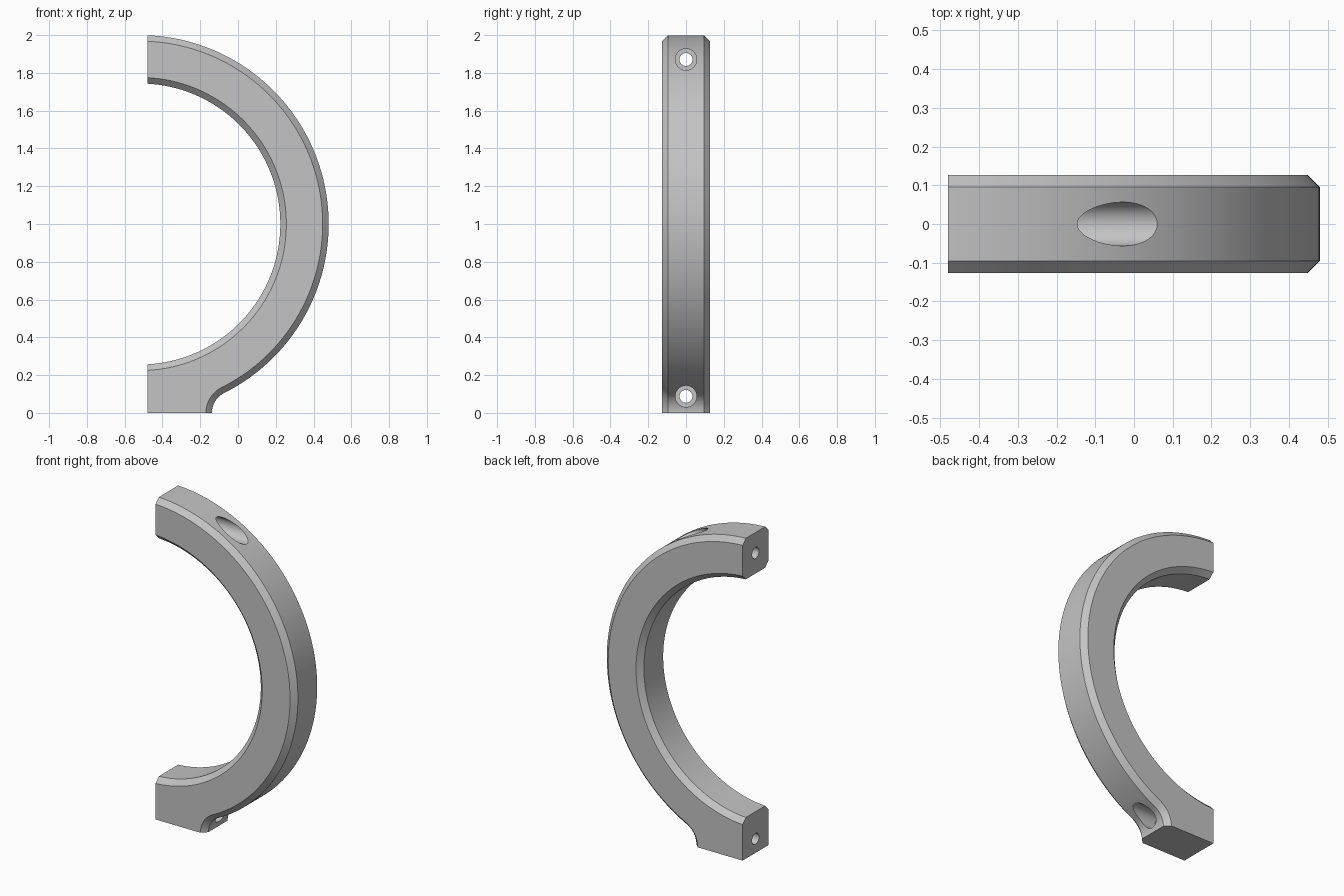
import bpy
import bmesh
from math import acos, atan2, cos, sin, pi

if "Cube" in bpy.data.objects:
    bpy.data.objects.remove(bpy.data.objects["Cube"], do_unlink=True)

# Main dimensions
CX, CZ = -0.52, 1.0          # ring centre
END_X = -0.48                # flat joint plane
R_OUT, R_IN = 1.0, 0.744
HALF_Y, CHAMFER = 0.127, 0.032
FILLET_X, FILLET_R = -0.02, 0.118


def arc(cx, cz, r, start, end, steps):
    angles = [start + (end - start) * i / steps for i in range(steps + 1)]
    return [(cx + r * cos(a), cz + r * sin(a)) for a in angles]


def outline(inset):
    """Half ring with a foot, its curved sides pulled in by the inset."""
    gap = END_X - CX
    ro, ri = R_OUT - inset, R_IN + inset
    tangent = atan2(-CZ, FILLET_X - CX)
    a_in = acos(gap / ri)
    pts = arc(CX, CZ, ro, acos(gap / ro), tangent, 96)
    pts += arc(FILLET_X, 0, FILLET_R + inset, pi + tangent, pi, 16)[1:]
    pts.append((END_X, 0))
    pts += arc(CX, CZ, ri, -a_in, a_in, 96)
    return pts


def finish(name, bm):
    bmesh.ops.recalc_face_normals(bm, faces=bm.faces)
    mesh = bpy.data.meshes.new(name)
    bm.to_mesh(mesh)
    bm.free()
    obj = bpy.data.objects.new(name, mesh)
    bpy.context.collection.objects.link(obj)
    return obj


def skin(bm, rings):
    """Join matching rings of points and cap both ends."""
    loops = [[bm.verts.new(p) for p in ring] for ring in rings]
    n = len(loops[0])
    for a, b in zip(loops, loops[1:]):
        for i in range(n):
            j = (i + 1) % n
            bm.faces.new((a[i], a[j], b[j], b[i]))
    bm.faces.new(loops[0])
    bm.faces.new(loops[-1])


# Chamfered half ring
bm = bmesh.new()
inner_y = HALF_Y - CHAMFER
sections = [(-HALF_Y, CHAMFER), (-inner_y, 0), (inner_y, 0), (HALF_Y, CHAMFER)]
skin(bm, [[(x, y, z) for x, z in outline(c)] for y, c in sections])
clamp = finish("clamp_half_ring", bm)

# Stepped cutter for the two counterbored bolt holes
bm = bmesh.new()
steps = [(-0.6, 0.034), (-0.2, 0.034), (-0.2, 0.0565), (0.6, 0.0565)]
for height in (0.0875, 1.871):
    skin(bm, [[(x, y, z) for y, z in arc(0, height, r, 0, 2 * pi, 48)[:-1]]
              for x, r in steps])
cutter = finish("bolt_hole_cutter", bm)
cutter.hide_render = True

# Cut the holes
cut = clamp.modifiers.new("bolt_holes", "BOOLEAN")
cut.operation = "DIFFERENCE"
cut.solver = "EXACT"
cut.object = cutter
bpy.ops.object.select_all(action="DESELECT")
clamp.select_set(True)
bpy.context.view_layer.objects.active = clamp
bpy.ops.object.modifier_apply(modifier=cut.name)
bpy.data.objects.remove(cutter, do_unlink=True)

# Plain grey finish
grey = bpy.data.materials.new("plain_grey")
grey.use_nodes = True
colour = (0.55, 0.55, 0.55, 1)
grey.diffuse_color = colour
grey.node_tree.nodes["Principled BSDF"].inputs["Base Color"].default_value = colour
clamp.data.materials.clear()
clamp.data.materials.append(grey)
bpy.ops.object.shade_smooth_by_angle()
